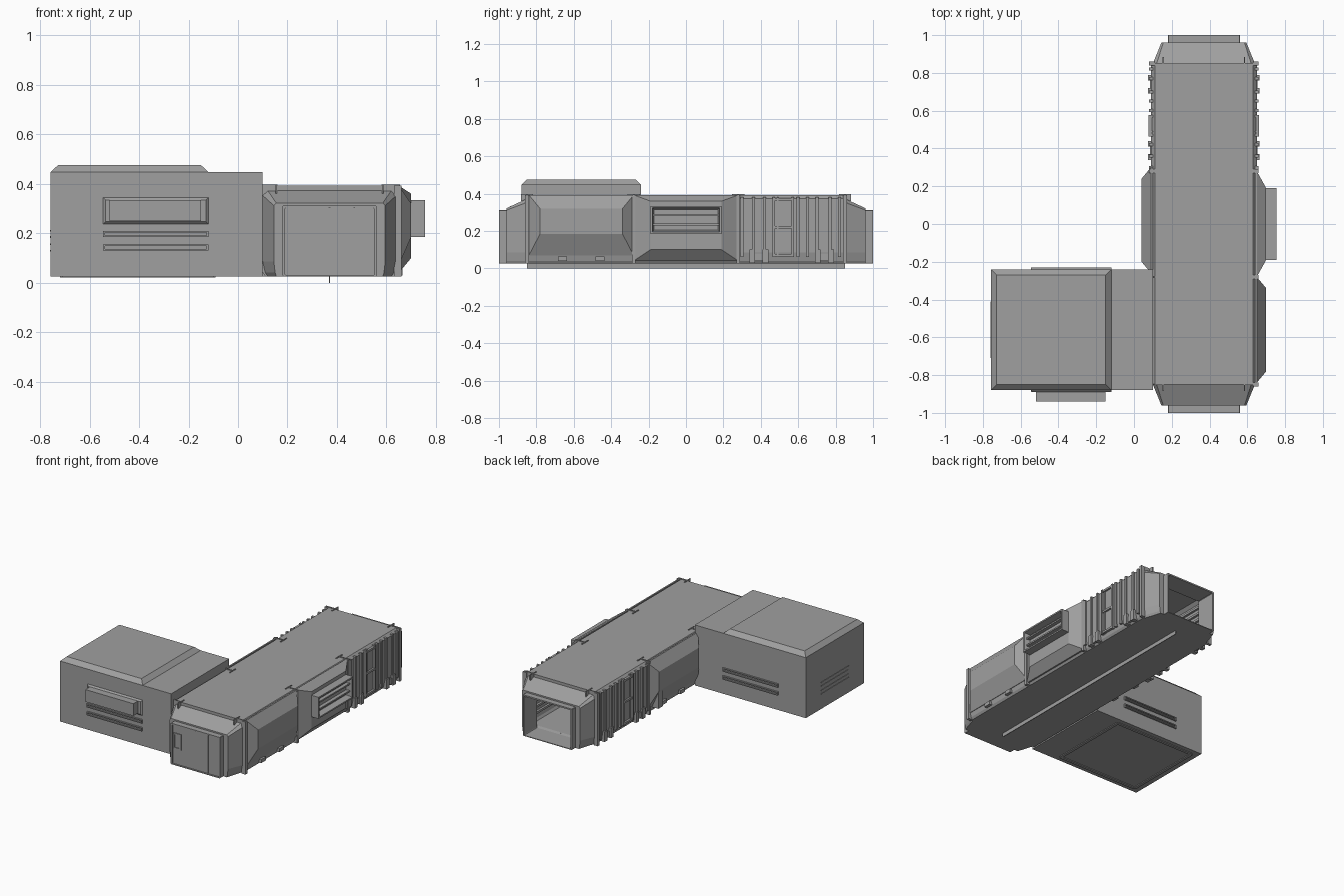
import bpy, bmesh

if "Cube" in bpy.data.objects:
    bpy.data.objects.remove(bpy.data.objects["Cube"])

GREY = (0.35, 0.35, 0.35, 1)
hull_grey = bpy.data.materials.new("hull_grey")
hull_grey.use_nodes = True
hull_grey.diffuse_color = GREY
hull_grey.node_tree.nodes["Principled BSDF"].inputs["Base Color"].default_value = GREY

# Main dimensions shared by the parts
CENTRE = 0.37              # centre line of the corridor
HALF = 0.28                # half width of the corridor, and of its middle bay
FLOOR, ROOF = 0.026, 0.393
END, NOSE = 0.85, 0.96     # start and tip of the tapered corridor ends
DOOR_HALF, DOOR_TOP = 0.19, 0.312
THIN = 0.01


def loft(name, rings):
    """Skin a list of equal-length rings and cap both ends."""
    bm = bmesh.new()
    loops = [[bm.verts.new(point) for point in ring] for ring in rings]
    count = len(loops[0])
    for lower, upper in zip(loops, loops[1:]):
        for i in range(count):
            j = (i + 1) % count
            bm.faces.new((lower[i], lower[j], upper[j], upper[i]))
    bm.faces.new(loops[0])
    bm.faces.new(loops[-1])
    bmesh.ops.recalc_face_normals(bm, faces=bm.faces)
    mesh = bpy.data.meshes.new(name)
    bm.to_mesh(mesh)
    bm.free()
    mesh.materials.append(hull_grey)
    part = bpy.data.objects.new(name, mesh)
    bpy.context.collection.objects.link(part)


def rect(axis, level, span_a, span_b, inset=0):
    """Rectangle ring across an axis, optionally shrunk on all edges."""
    (a_min, a_max), (b_min, b_max) = span_a, span_b
    a_min, a_max, b_min, b_max = a_min + inset, a_max - inset, b_min + inset, b_max - inset
    ring = []
    for a, b in ((a_min, b_min), (a_max, b_min), (a_max, b_max), (a_min, b_max)):
        point = [a, b]
        point.insert(axis, level)
        ring.append(point)
    return ring


def around(middle, half):
    return middle - half, middle + half


def box(name, xs, ys, zs):
    loft(name, [rect(2, z, xs, ys) for z in zs])


def side_box(name, side, proud, ys, zs, embed=THIN):
    """Box standing proud of one corridor wall."""
    box(name, sorted(CENTRE + side * (HALF + d) for d in (-embed, proud)), ys, zs)


def section(y, half, top, low=FLOOR, cut=0.02, sill=0.06):
    """Corridor cross-section with clipped top corners and a turned-in sill."""
    right = [(half - cut, low), (half - cut / 2, low + sill / 4), (half, low + sill),
             (half, top - cut), (half - cut, top)]
    outline = right + [(-x, z) for x, z in reversed(right)]
    return [(CENTRE + x, y, z) for x, z in outline]


def doorway(y, rim=0):
    """Outline of the end collars."""
    return section(y, DOOR_HALF - rim, DOOR_TOP - rim, FLOOR + rim / 2, cut=THIN / 4, sill=THIN / 2)


def end_taper(side):
    """Rings from the collar back to the full corridor section."""
    return [doorway(side), doorway(side * NOSE),
            section(side * NOSE, DOOR_HALF + 0.035, DOOR_TOP + THIN, cut=THIN),
            section(side * END, HALF - THIN, ROOF - 0.02),
            section(side * END, HALF, ROOF)]


# Corridor shell: closed door at the front, hollow and open at the back
inner_wall = HALF - 0.03
loft("corridor_shell",
     [doorway(THIN - 1, THIN), doorway(-1, THIN)] + end_taper(-1) + end_taper(1)[::-1]
     + [doorway(1, THIN), doorway(END + THIN, THIN)]
     + [section(side * (END - THIN), inner_wall, ROOF - 0.03, FLOOR + THIN) for side in (1, -1)])

box("keel_strip", around(CENTRE, THIN / 4), (-END, END), (0, FLOOR + THIN))

# Front door panels and small window frame
edges = [CENTRE - DOOR_HALF + THIN, CENTRE, 0.47, CENTRE + DOOR_HALF - THIN]
gap = THIN / 3
for left, right in zip(edges, edges[1:]):
    box("front_door_panel", (left + gap, right - gap), (THIN / 2 - 1, 0.02 - 1),
        (FLOOR + THIN, DOOR_TOP - THIN))


def window_frame(name, xs, zs, ys, bar):
    """Four bars around a rectangular opening."""
    for x in (xs[0], xs[1] - bar):
        box(name, (x, x + bar), ys, zs)
    for z in (zs[0], zs[1] - bar):
        box(name, xs, ys, (z, z + bar))


window_frame("front_window_frame", around(0.23, 0.03), (0.14, 0.25), (-1, THIN - 1), THIN)


# Faceted bulges on the corridor sides
def bulge(name, side, ys, zs, outer_ys, outer_zs):
    loft(name, [rect(0, CENTRE + side * (HALF - THIN), ys, zs),
                rect(0, CENTRE + side * HALF, ys, zs),
                rect(0, CENTRE + side * (HALF + 0.05), outer_ys, outer_zs)])


def locker(name, side, middle):
    bulge(name, side, around(middle, HALF), (0.07, ROOF),
          around(middle, HALF - 0.06), (0.185, 0.32))
    for offset in (-0.1, 0.1):
        side_box(name + "_catch", side, THIN, around(middle + offset, 0.025), (0.04, 0.065))


locker("front_locker", 1, -2 * HALF)
locker("middle_locker", -1, 0.02)
side_box("locker_side_plate", -1, 0.045, (0.19, 0.24), (0.06, 0.3))

# Middle window bay with a protruding hollow frame
window_ys, window_zs = around(0, DOOR_HALF), (0.185, 0.335)
bulge("window_bay", 1, (-HALF, HALF), (0.04, ROOF), window_ys, (0.1, 0.36))
bay_face, hood_face = CENTRE + HALF, 0.755
loft("window_hood", [rect(0, bay_face, window_ys, window_zs),
                     rect(0, hood_face, window_ys, window_zs),
                     rect(0, hood_face, window_ys, window_zs, THIN),
                     rect(0, hood_face - 0.04, window_ys, window_zs, 2 * THIN)])
for z in (0.23, 0.28):
    side_box("window_slat", 1, 0.09, around(0, DOOR_HALF - THIN), (z, z + THIN))

wall_zs = (0.06, ROOF - THIN)
rib_positions = (0.3, 0.36, 0.42, 0.6, 0.65, 0.7, 0.77, 0.82)
for side in (1, -1):
    # Ribs of the rear bay
    for y in rib_positions:
        side_box("wall_rib", side, THIN, around(y, THIN * 0.8), wall_zs)
    # Narrow two-pane door
    door_ys = around(0.52, 0.05)
    for y in door_ys:
        side_box("door_stile", side, 1.3 * THIN, around(y, THIN * 0.7), wall_zs)
    for z in (0.07, 0.22, 0.37):
        side_box("door_rail", side, 1.2 * THIN, door_ys, around(z, THIN * 0.7))
    side_box("door_inner_bar", side, THIN / 2, around(door_ys[0] + 2 * THIN, gap), wall_zs)
    # Clamps at the sill
    for y in (0.39, 0.74):
        side_box("sill_clamp", side, THIN / 2, around(y, 0.05), (0.04, 0.08), embed=0.03)
        for jaw in around(y, 0.035):
            side_box("clamp_jaw", side, 1.5 * THIN, around(jaw, 0.015), (0.03, 0.1), embed=0.03)
    # Frame posts, corner plates and roof brackets
    for y in (-END, -HALF, HALF, END):
        if side > 0 or y > 0:
            side_box("frame_post", side, THIN, around(y, THIN), (FLOOR, ROOF), embed=0.02)
        side_box("bracket_arm", side, THIN / 2, around(y, gap), (0.36, 0.398), embed=0.07)
        bracket_x = CENTRE + side * (HALF - 0.065)
        box("roof_bracket", around(bracket_x, gap), around(y, 0.033), (0.36, 0.398))
    # Interior wall battens
    for row in range(6):
        z = 0.08 + row * 0.045
        side_box("inner_batten", side, -0.02, (-0.8, 0.8), (z, z + 0.015), embed=0.045)

# Side room with raised bevelled roof
ROOM_LEFT, ROOM_FRONT, ROOM_BACK, ROOM_TOP = -0.757, -0.88, -0.24, 0.448
room_ys = (ROOM_FRONT, ROOM_BACK)
roof_xs = (ROOM_LEFT, -0.12)
box("room_walls", (ROOM_LEFT, 0.1), room_ys, (FLOOR, ROOM_TOP))
loft("room_roof", [rect(2, ROOM_TOP, roof_xs, room_ys),
                   rect(2, ROOM_TOP + 0.028, roof_xs, room_ys, 0.03)])

# Raised frame under the room
frame_xs, frame_ys = (-0.71, -0.1), (ROOM_FRONT + 0.04, ROOM_BACK - 0.04)
floor_zs = (FLOOR - THIN / 2, FLOOR + THIN / 2)
for x in frame_xs:
    box("room_floor_bar", around(x, THIN), frame_ys, floor_zs)
for y in frame_ys:
    box("room_floor_bar", frame_xs, around(y, THIN), floor_zs)

# Louvres on three room walls, each a low hollow frame
louvre_xs = (-0.545, -0.12)
for z in (0.13, 0.185):
    louvre_zs = (z, z + 0.025)
    for y in room_ys:
        window_frame("long_louvre", louvre_xs, louvre_zs, around(y, THIN), THIN * 0.7)
    for bar in louvre_zs:
        box("short_louvre", around(ROOM_LEFT, gap), around(-2 * HALF, 0.15), around(bar, gap))

# Front window hood of the room
flange_zs = (0.237, 0.345)
loft("room_window_flange", [rect(1, ROOM_FRONT, louvre_xs, flange_zs),
                            rect(1, ROOM_FRONT - THIN, louvre_xs, flange_zs, THIN)])
box("room_window_hood", (-0.52, -0.15), (ROOM_FRONT - 0.06, ROOM_FRONT), (0.25, 0.335))
